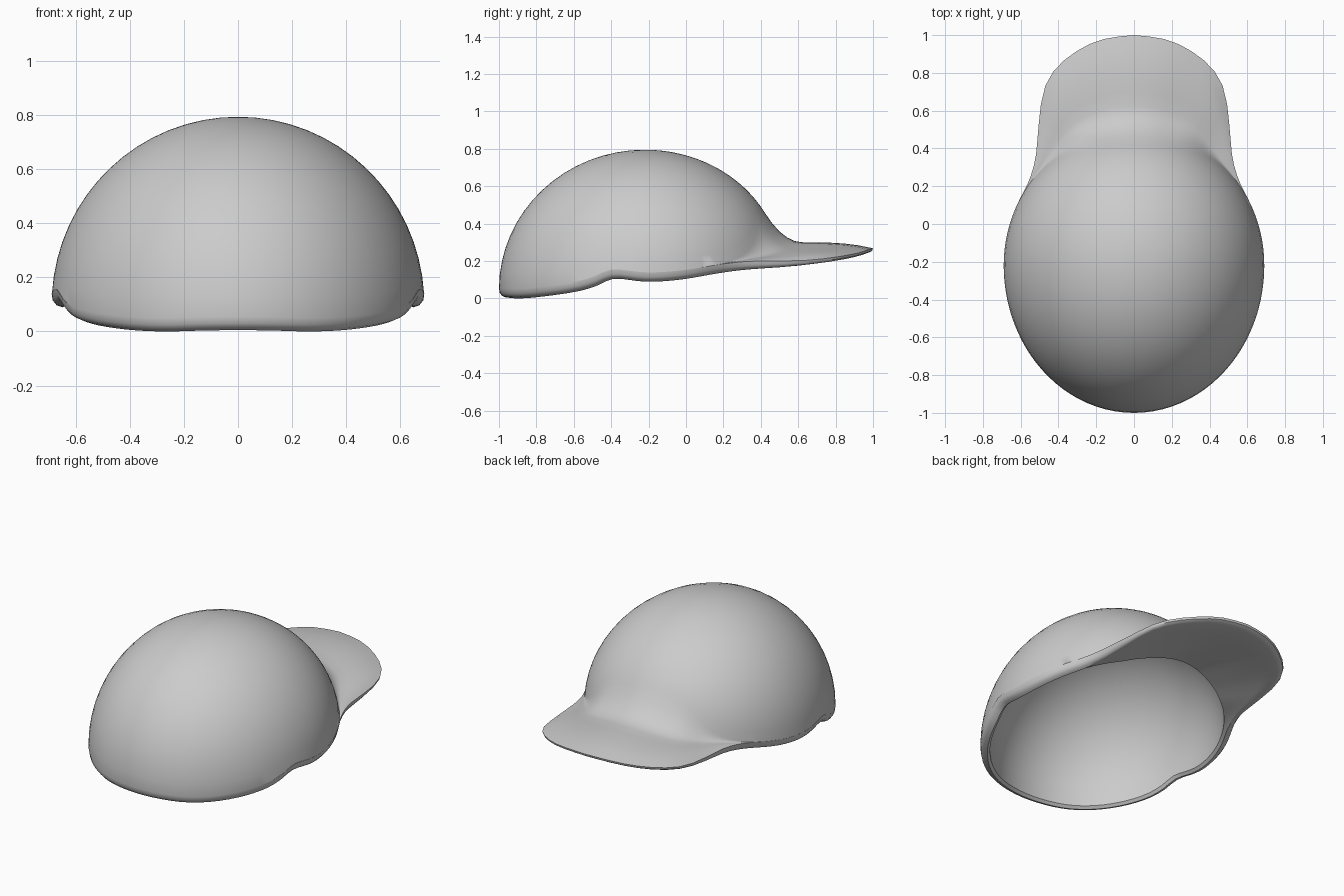
import bpy, bmesh, math

if "Cube" in bpy.data.objects:
    bpy.data.objects.remove(bpy.data.objects["Cube"])

CY, TOP = -0.22, 0.795          # crown centre and height
COLS = 96
# bottom rim height along y
RIM = [(-1.0, 0.005), (-0.93, 0.0), (-0.8, 0.01), (-0.6, 0.038), (-0.5, 0.065),
       (-0.42, 0.1), (-0.37, 0.106), (-0.25, 0.092), (-0.15, 0.09), (0.0, 0.103),
       (0.2, 0.135), (0.34, 0.153), (0.6, 0.172), (0.8, 0.196), (0.92, 0.218), (1.0, 0.243)]
# right half of the visor outline seen from above
VISOR = [(0.605, 0.13), (0.56, 0.22), (0.53, 0.31), (0.515, 0.4), (0.502, 0.55), (0.48, 0.7),
         (0.44, 0.79), (0.36, 0.875), (0.2, 0.967), (0.0, 1.0)]
POLAR = [(math.atan2(y - CY, x), math.hypot(x, y - CY)) for x, y in VISOR]


def lerp_table(table, v):
    """Smooth (Hermite) lookup in a sorted table."""
    v = min(max(v, table[0][0]), table[-1][0])
    n = len(table)

    def slope(i):
        a, b = table[max(i - 1, 0)], table[min(i + 1, n - 1)]
        return (b[1] - a[1]) / (b[0] - a[0])
    i = max(k for k in range(n - 1) if table[k][0] <= v)
    (x0, y0), (x1, y1) = table[i], table[i + 1]
    d = x1 - x0
    t = (v - x0) / d
    return (y0 * (2*t**3 - 3*t*t + 1) + y1 * (3*t*t - 2*t**3)
            + d * slope(i) * (t**3 - 2*t*t + t) + d * slope(i + 1) * (t**3 - t*t))


def dome_r(radius, base, top, z):
    u = min(max((z - base) / (top - base), 0), 1)
    return radius * math.sqrt(1 - u * u)


def dome_arc(radius, base, top, z_end, n):
    """Points from just below the pole down to z_end."""
    u = (z_end - base) / (top - base)
    end = math.acos(max(min(u, 1), 0))
    pts = [(radius * math.sin(end * k / n), base + (top - base) * math.cos(end * k / n))
           for k in range(1, n + 1)]
    pts[-1] = (pts[-1][0], z_end)
    return pts


def section(a):
    """Radial cross-section (r, z) from outer pole to inner pole."""
    s, c = math.sin(a), math.cos(a)
    rd = 1 / math.hypot(c / 0.69, s / (0.73 if s > 0 else 0.78))
    half = math.atan2(s, abs(c))
    ro = rd
    if half > POLAR[0][0]:
        ro = max(rd, lerp_table(POLAR, half))
    e = ro - rd
    w = min(e / 0.3, 1)
    base = 0.1 + 0.05 * s
    rim = lerp_table(RIM, CY + ro * s)
    ze = rim + 0.05 - 0.025 * w            # upper side of the edge
    zr = ze + 0.032 * w                    # visor root height
    zj = zr + min(0.16, 0.4 * e)
    pts = dome_arc(rd, base, TOP, zj, 16)
    # hollow curve from crown into visor
    r0 = dome_r(rd, base, TOP, zj)
    u = max((zj - base) / (TOP - base), 0)
    r1 = min(r0 + rd * u / math.sqrt(1 - u*u) / (TOP - base) * (zj - zr), ro)
    r2 = r1 + (ro - r1) * 0.22
    for k in range(1, 6):
        t = k / 5
        pts.append(((1-t)**2 * r0 + 2*t*(1-t) * r1 + t*t * r2,
                    (1-t)**2 * zj + (1 - (1-t)**2) * zr))
    # visor top and rounded rim
    for k in range(1, 6):
        t = k / 5
        pts.append((r2 + (ro - r2) * t, zr + (ze - zr) * t**3))
    h = ze - rim
    pts += [(ro - 0.004, rim + h * 0.5), (ro - 0.018, rim + h * 0.15), (ro - 0.04, rim)]
    # visor underside and inside of the crown
    zi = zr - 0.035
    inner = dome_arc(rd - 0.055, base, TOP - 0.045, zi, 14)
    ri = inner[-1][0]
    for k in range(1, 4):
        t = k / 4
        pts.append((ro - 0.04 + (ri - ro + 0.04) * t, rim + (zi - rim) * t))
    return pts + inner[::-1]


# cap: crown, visor and lining in one continuous skin
bm = bmesh.new()
columns = []
for i in range(COLS):
    a = 2 * math.pi * i / COLS
    columns.append([bm.verts.new((r * math.cos(a), CY + r * math.sin(a), z))
                    for r, z in section(a)])
outer_pole = bm.verts.new((0, CY, TOP))
inner_pole = bm.verts.new((0, CY, TOP - 0.045))
for i in range(COLS):
    p, q = columns[i], columns[(i + 1) % COLS]
    bm.faces.new((outer_pole, p[0], q[0]))
    bm.faces.new((inner_pole, q[-1], p[-1]))
    for k in range(len(p) - 1):
        bm.faces.new((p[k], p[k + 1], q[k + 1], q[k]))
bmesh.ops.remove_doubles(bm, verts=bm.verts, dist=0.0002)
bmesh.ops.recalc_face_normals(bm, faces=bm.faces)
mesh = bpy.data.meshes.new("cap")
bm.to_mesh(mesh)
bm.free()
cap = bpy.data.objects.new("cap", mesh)
bpy.context.collection.objects.link(cap)
bpy.context.view_layer.objects.active = cap
cap.select_set(True)
bpy.ops.object.shade_smooth_by_angle(angle=math.radians(40))
